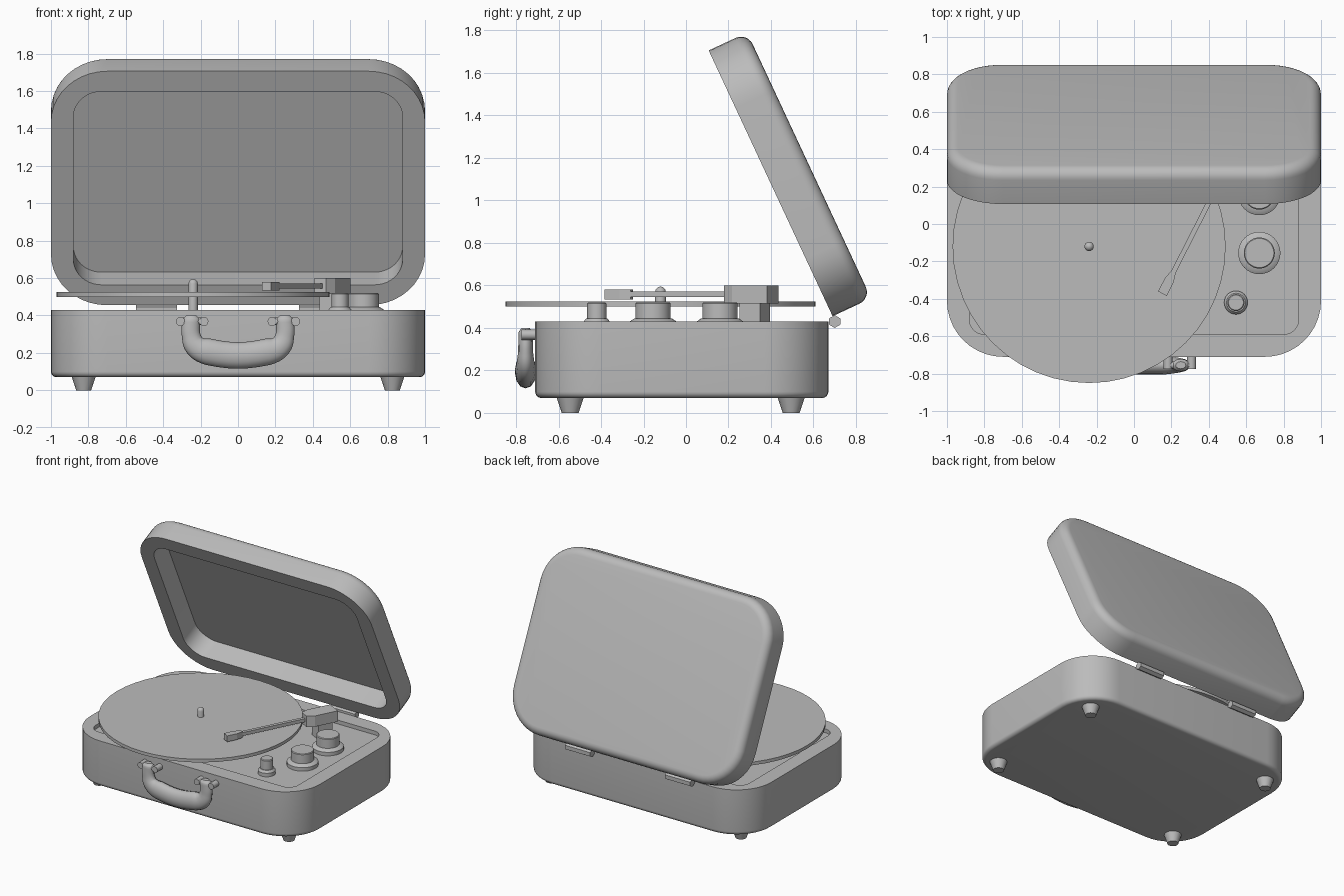
import bpy, bmesh
from math import sin, cos, pi, radians
from mathutils import Matrix, Vector

if "Cube" in bpy.data.objects:
    bpy.data.objects.remove(bpy.data.objects["Cube"])

grey = bpy.data.materials.new("plain grey")
grey.use_nodes = True
grey.diffuse_color = (0.5, 0.5, 0.5, 1)
bsdf = next(n for n in grey.node_tree.nodes if n.type == "BSDF_PRINCIPLED")
bsdf.inputs["Base Color"].default_value = (0.5, 0.5, 0.5, 1)


def smooth(ob, angle=35):
    bpy.ops.object.select_all(action="DESELECT")
    ob.select_set(True)
    bpy.context.view_layer.objects.active = ob
    bpy.ops.object.shade_smooth_by_angle(angle=radians(angle))


def loft(name, rings, matrix=Matrix(), shade=True):
    """Skin a stack of equal rings and cap both ends."""
    bm = bmesh.new()
    loops = [[bm.verts.new(p) for p in ring] for ring in rings]
    n = len(loops[0])
    for a, b in zip(loops, loops[1:]):
        for i in range(n):
            j = (i + 1) % n
            bm.faces.new((a[i], a[j], b[j], b[i]))
    bm.faces.new(loops[0][::-1])
    bm.faces.new(loops[-1])
    bmesh.ops.recalc_face_normals(bm, faces=bm.faces)
    mesh = bpy.data.meshes.new(name)
    bm.to_mesh(mesh)
    bm.free()
    mesh.materials.append(grey)
    ob = bpy.data.objects.new(name, mesh)
    ob.matrix_world = matrix
    bpy.context.collection.objects.link(ob)
    if shade:
        smooth(ob)
    return ob


def rounded_ring(inset, z, radius, steps=10):
    """Rounded rectangle, inset from the outline of the case."""
    hx, hy = 1 - inset, 0.69 - inset
    pts = []
    for k, (sx, sy) in enumerate([(1, 1), (-1, 1), (-1, -1), (1, -1)]):
        for i in range(steps + 1):
            a = (k + i / steps) * pi / 2
            pts.append((sx * (hx - radius) + radius * cos(a),
                        sy * (hy - radius) + radius * sin(a), z))
    return pts


def tray(name, height, bevel, depth, inner_radius, matrix):
    """Rounded case half with a softened base edge and a recess."""
    rings = []
    for i in range(7):
        a = i / 6 * pi / 2
        inset = bevel * (1 - sin(a))
        rings.append(rounded_ring(inset, bevel * (1 - cos(a)), 0.3 - inset))
    rings.append(rounded_ring(0, height, 0.3))
    rings.append(rounded_ring(0.12, height, inner_radius))
    rings.append(rounded_ring(0.12, height - depth, inner_radius))
    return loft(name, rings, matrix)


def lathe(name, profile, x, y, z=0, sides=32, turn=None):
    rings = [[(r * cos(2 * pi * i / sides), r * sin(2 * pi * i / sides), h)
              for i in range(sides)] for r, h in profile]
    matrix = Matrix.Translation((x, y, z))
    return loft(name, rings, matrix @ turn if turn else matrix)


def prism(name, outline, z0, z1, matrix):
    return loft(name, [[(x, y, z) for x, y in outline] for z in (z0, z1)], matrix, False)


# Case and open lid
tray("case_base", 0.36, 0.03, 0.03, 0.08, Matrix.Translation((0, -0.02, 0.07)))
tilt = radians(25)
hinge_edge = Vector((0, 0.69, 0.455))
along = Vector((0, -sin(tilt), cos(tilt)))
outward = Vector((0, cos(tilt), sin(tilt)))
lid_centre = hinge_edge + along * 0.69 + outward * 0.2
tray("lid", 0.2, 0.06, 0.16, 0.15,
     Matrix.Translation(lid_centre) @ Matrix.Rotation(pi / 2 + tilt, 4, "X"))

# Feet and hinges
along_x = Matrix.Rotation(pi / 2, 4, "Y")
for side, sx in (("left", 1), ("right", -1)):
    for end, y in (("front", -0.545), ("back", 0.495)):
        lathe(f"{end}_{side}_foot", [(0.04, 0), (0.065, 0.075)], sx * 0.825, y, sides=16)
    lathe(f"{side}_hinge", [(0.03, -0.11), (0.03, 0.11)], sx * 0.435, 0.70, 0.43,
          6, along_x)

# Disc and spindle
lathe("record", [(0.73, 0.5), (0.73, 0.525)], -0.24, -0.12, sides=48)
lathe("spindle", [(0.025, 0.4), (0.025, 0.57), (0.022, 0.582), (0.013, 0.591), (0.003, 0.594)],
      -0.24, -0.12, sides=16)

# Knobs with their collars
for name, x, y, r, flange in (("small_knob", 0.545, -0.42, 0.045, 0.063),
                              ("middle_knob", 0.67, -0.155, 0.083, 0.113),
                              ("back_knob", 0.67, 0.16, 0.083, 0.113)):
    lathe(name + "_collar", [(flange, 0.4), (flange, 0.428), (r + 0.005, 0.445)], x, y)
    lathe(name, [(r, 0.42), (r, 0.515), (r - 0.005, 0.52)], x, y)

# Tonearm, laid out along its own y axis
arm_frame = Matrix.Translation((0.497, 0.305, 0)) @ Matrix.Rotation(radians(-27), 4, "Z")


def strip(w0, y0, w1, y1):
    return [(-w0, y0), (w0, y0), (w1, y1), (-w1, y1)]


prism("tonearm_post", strip(0.05, -0.035, 0.05, 0.075), 0.4, 0.53, arm_frame)
prism("tonearm_block", strip(0.035, -0.125, 0.06, -0.07) [:2]
      + [(0.06, -0.07), (0.06, 0.115), (-0.06, 0.115), (-0.06, -0.07)], 0.515, 0.6, arm_frame)
prism("tonearm", strip(0.013, -0.65, 0.013, -0.1), 0.545, 0.572, arm_frame)
prism("headshell", [(-0.026, -0.76), (0.026, -0.76), (0.026, -0.68),
                    (0.013, -0.63), (-0.013, -0.63), (-0.026, -0.68)], 0.533, 0.58, arm_frame)

# Carrying handle: a flattened tube, thicker along the grip
half = [(0.25, 0.4, 0.55), (0.25, 0.38, 0.95), (0.25, 0.29, 1),
        (0.225, 0.235, 1.2), (0.16, 0.206, 1.42)]
path = [(-x, z, r) for x, z, r in half] + [(x, z, r) for x, z, r in half[::-1]]
curve = bpy.data.curves.new("handle", "CURVE")
curve.dimensions = "3D"
curve.bevel_depth = 0.05
curve.bevel_resolution = 4
curve.use_fill_caps = True
spline = curve.splines.new("BEZIER")
spline.resolution_u = 6
spline.bezier_points.add(len(path) - 1)
for point, (x, z, r) in zip(spline.bezier_points, path):
    point.co = (x, 0, z)
    point.radius = r
    point.handle_left_type = point.handle_right_type = "AUTO"
curve.materials.append(grey)
handle = bpy.data.objects.new("handle", curve)
handle.location.y = -0.755
handle.scale.y = 0.7
bpy.context.collection.objects.link(handle)
bpy.ops.object.select_all(action="DESELECT")
handle.select_set(True)
bpy.context.view_layer.objects.active = handle
bpy.ops.object.convert(target="MESH")
smooth(bpy.context.object, 50)

# Handle pins and the lugs that join them to the case
along_y = Matrix.Rotation(pi / 2, 4, "X")
for side, sx in (("left", 1), ("right", -1)):
    lathe(f"{side}_handle_pin", [(0.02, -0.075), (0.02, 0.075)], sx * 0.245, -0.755, 0.368,
          12, along_x)
    for place, x in (("outer", 0.308), ("inner", 0.182)):
        lathe(f"{side}_{place}_lug", [(0.024, -0.06), (0.024, 0.02)], sx * x, -0.755, 0.368,
              12, along_y)
